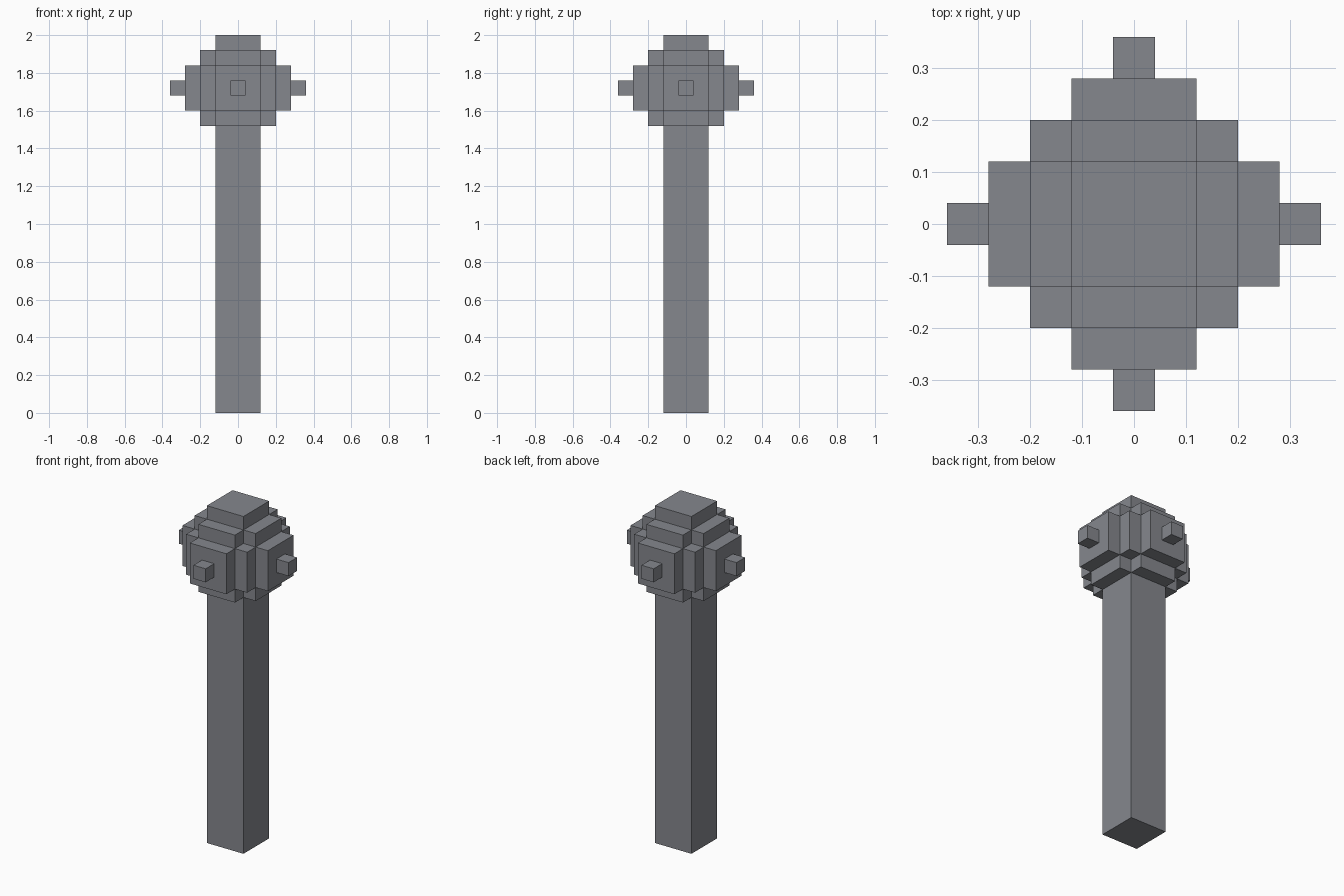
import bpy
import bmesh
from mathutils import Matrix, Vector

cube = bpy.data.objects.get("Cube")
if cube:
    bpy.data.objects.remove(cube, do_unlink=True)

U = 0.04          # half of one block unit
HEAD_Z = 1.72     # height of the head's centre

grey = bpy.data.materials.new("stone grey")
grey.use_nodes = True
colour = (0.235, 0.245, 0.27, 1.0)
grey.diffuse_color = colour
bsdf = grey.node_tree.nodes["Principled BSDF"]
bsdf.inputs["Base Color"].default_value = colour
bsdf.inputs["Roughness"].default_value = 0.9


def box(name, low, high):
    """Flat-shaded box between two corners."""
    low, high = Vector(low), Vector(high)
    size = high - low
    bm = bmesh.new()
    bmesh.ops.create_cube(bm, size=1, matrix=Matrix.Diagonal((*size, 1)))
    mesh = bpy.data.meshes.new(name)
    bm.to_mesh(mesh)
    bm.free()
    mesh.materials.append(grey)
    obj = bpy.data.objects.new(name, mesh)
    obj.location = (low + high) / 2
    bpy.context.collection.objects.link(obj)
    return obj


def head_box(name, hx, hy, hz):
    """Box centred on the head, half sizes in half units."""
    half = Vector((hx, hy, hz)) * U
    centre = Vector((0, 0, HEAD_Z))
    return box(name, centre - half, centre + half)


# Square shaft, rising through the head to form its top cap
box("shaft", (-3 * U, -3 * U, 0), (3 * U, 3 * U, 2))

# Stepped head: wide core and crossing bars
head_box("head_core", 5, 5, 3)
head_box("head_step_x", 5, 3, 5)
head_box("head_step_y", 3, 5, 5)

# Raised plate and small stud on each of the four sides
sides = {"left": (1, 0), "right": (-1, 0), "front": (0, -1), "back": (0, 1)}
for side, (dx, dy) in sides.items():
    for part, inner, outer, half in (("plate", 5, 7, 3), ("stud", 7, 9, 1)):
        middle = Vector((dx, dy, 0)) * (inner + outer) / 2 * U
        middle.z = HEAD_Z
        depth = (outer - inner) / 2
        size = Vector((depth if dx else half, depth if dy else half, half)) * U
        box(f"{side}_{part}", middle - size, middle + size)
